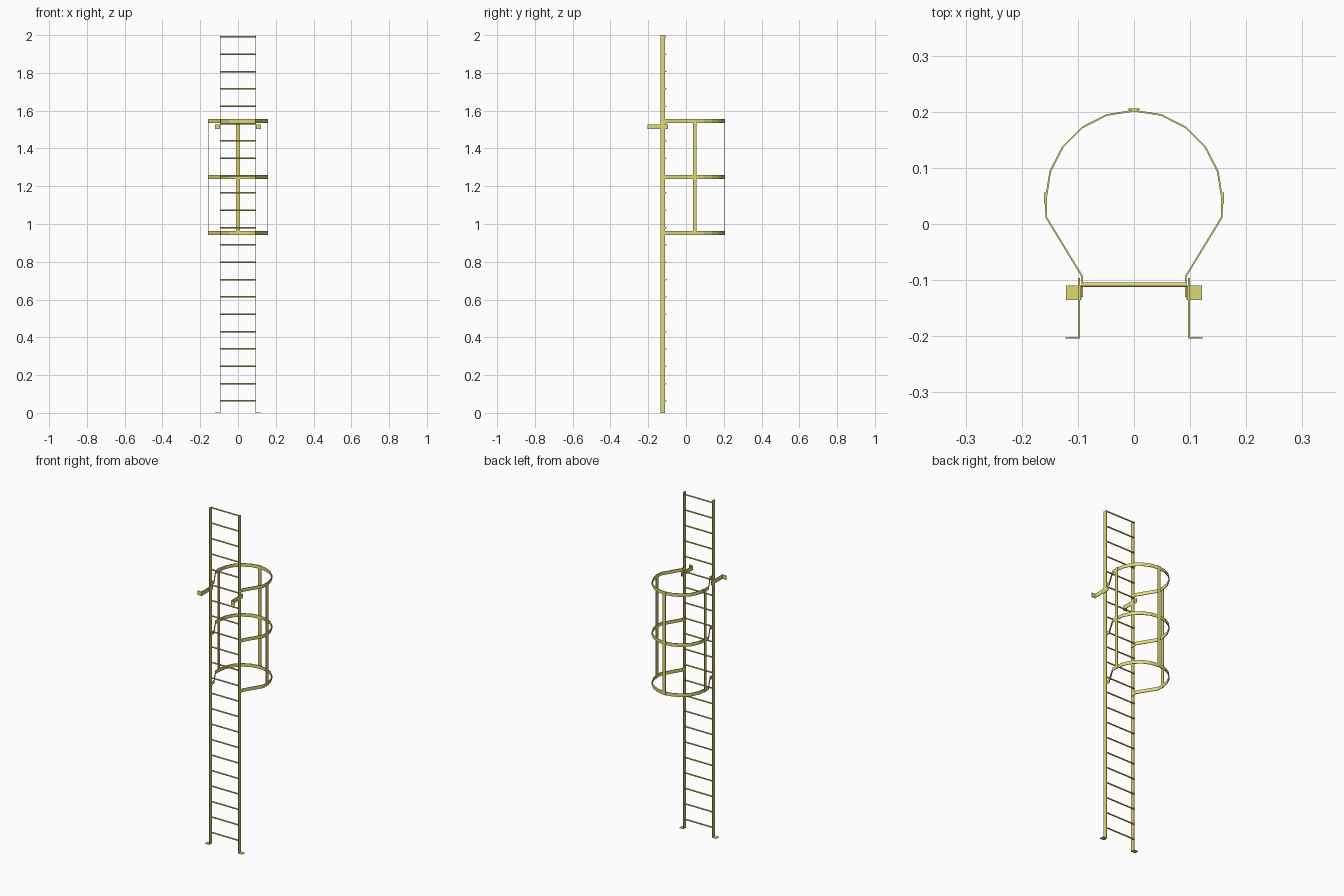
import bpy
from math import cos, sin, pi, radians
from mathutils import Vector

if "Cube" in bpy.data.objects:
    bpy.data.objects.remove(bpy.data.objects["Cube"])

paint = bpy.data.materials.new("yellow_paint")
paint.diffuse_color = (0.72, 0.70, 0.18, 1)
paint.use_nodes = True
paint.node_tree.nodes["Principled BSDF"].inputs["Base Color"].default_value = paint.diffuse_color


def add_mesh(name, verts, faces):
    mesh = bpy.data.meshes.new(name)
    mesh.from_pydata(verts, [], faces)
    mesh.materials.append(paint)
    obj = bpy.data.objects.new(name, mesh)
    bpy.context.collection.objects.link(obj)
    return obj


def box(name, x0, x1, y0, y1, z0, z1):
    """Box from its bounds."""
    x0, x1 = sorted((x0, x1))
    verts = [(x, y, z) for z in (z0, z1)
             for x, y in ((x0, y0), (x1, y0), (x1, y1), (x0, y1))]
    faces = [(3, 2, 1, 0), (4, 5, 6, 7)]
    faces += [(i, (i + 1) % 4, (i + 1) % 4 + 4, i + 4) for i in range(4)]
    return add_mesh(name, verts, faces)


def flat_bar(name, path, thick, z0, z1):
    """Upright flat bar following a path in plan, with mitred bends."""
    pts = [Vector(p) for p in path]
    dirs = [(b - a).normalized() for a, b in zip(pts, pts[1:])]
    verts = []
    for i, p in enumerate(pts):
        d0, d1 = dirs[max(i - 1, 0)], dirs[min(i, len(dirs) - 1)]
        n0, n1 = Vector((d0.y, -d0.x)), Vector((d1.y, -d1.x))
        m = (n0 + n1).normalized()
        off = m * (thick / 2 / m.dot(n0))
        for q, z in ((p + off, z0), (p - off, z0), (p - off, z1), (p + off, z1)):
            verts.append((q.x, q.y, z))
    faces = [(0, 1, 2, 3)]
    for i in range(len(pts) - 1):
        a, b = i * 4, i * 4 + 4
        faces += [(a + k, b + k, b + (k + 1) % 4, a + (k + 1) % 4) for k in range(4)]
    e = len(verts) - 4
    faces.append((e + 3, e + 2, e + 1, e))
    return add_mesh(name, verts, faces)


# Side rails, feet, wall brackets and side cage straps
for side, s in (("left", -1), ("right", 1)):
    box(f"rail_{side}", s * 0.0935, s * 0.0965, -0.135, -0.110, 0, 2)
    box(f"foot_{side}", s * 0.0935, s * 0.121, -0.135, -0.110, 0, 0.003)
    flat_bar(f"wall_bracket_{side}",
             [(s * 0.098, -0.096), (s * 0.098, -0.2025), (s * 0.122, -0.2025)],
             0.003, 1.503, 1.528)
    box(f"cage_strap_{side}", s * 0.157, s * 0.160, 0.036, 0.056, 0.942, 1.556)

# Rear cage strap
box("cage_strap_back", -0.010, 0.010, 0.203, 0.206, 0.942, 1.556)

# Rungs
for i in range(22):
    bpy.ops.mesh.primitive_cylinder_add(
        vertices=12, radius=0.004, depth=0.187,
        location=(0, -0.108, 0.063 + i * 0.0918), rotation=(0, pi / 2, 0))
    rung = bpy.context.object
    rung.name = f"rung_{i + 1}"
    rung.data.materials.append(paint)
    bpy.ops.object.shade_smooth_by_angle(angle=radians(40))

# Safety cage hoops: faceted arc with angled legs ending on the rails
arc = [(0.157 * cos(radians(a)), 0.045 + 0.157 * sin(radians(a)))
       for a in range(0, 181, 18)]
hoop = ([(0.0925, -0.130), (0.0925, -0.093), (0.1565, 0.012)] + arc
        + [(-0.1565, 0.012), (-0.0925, -0.093), (-0.0925, -0.130)])
for label, z in (("lower", 0.952), ("middle", 1.249), ("upper", 1.546)):
    flat_bar(f"cage_hoop_{label}", hoop, 0.003, z - 0.010, z + 0.010)
